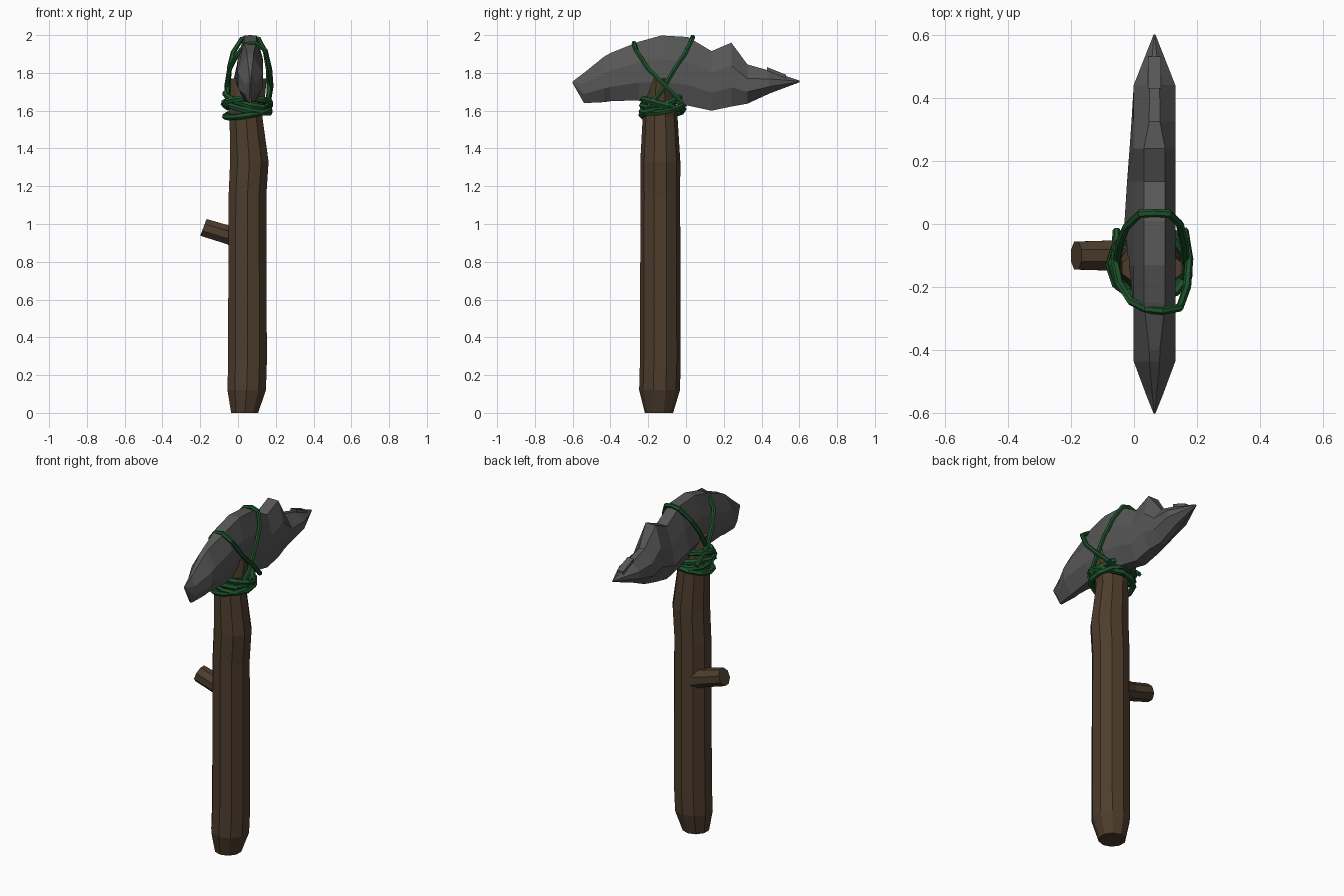
import bpy, bmesh, math
from mathutils import Vector


def material(name, rgb):
    m = bpy.data.materials.new(name)
    m.diffuse_color = (*rgb, 1)
    return m


WOOD = material("wood", (0.075, 0.047, 0.026))
STONE = material("stone", (0.095, 0.095, 0.095))
VINE = material("vine", (0.012, 0.085, 0.024))


def loft(name, rings, mat):
    """Skin a list of equal-length point rings and cap both ends."""
    bm = bmesh.new()
    vs = [[bm.verts.new(p) for p in r] for r in rings]
    n = len(vs[0])
    for a, b in zip(vs, vs[1:]):
        for i in range(n):
            j = (i + 1) % n
            bm.faces.new((a[i], a[j], b[j], b[i]))
    bm.faces.new(vs[0][::-1])
    bm.faces.new(vs[-1])
    bmesh.ops.recalc_face_normals(bm, faces=bm.faces)
    me = bpy.data.meshes.new(name)
    bm.to_mesh(me)
    bm.free()
    me.materials.append(mat)
    ob = bpy.data.objects.new(name, me)
    bpy.context.collection.objects.link(ob)
    return ob


def ellipse(c, u, v, n):
    c, u, v = Vector(c), Vector(u), Vector(v)
    return [c + u * math.cos(t) + v * math.sin(t)
            for t in (2 * math.pi * (i + 0.5) / n for i in range(n))]


def vine(name, pts, radius, closed):
    """Faceted round cord through the given points."""
    cu = bpy.data.curves.new(name, 'CURVE')
    cu.dimensions = '3D'
    cu.bevel_depth = radius
    cu.bevel_resolution = 1
    cu.use_fill_caps = True
    s = cu.splines.new('POLY')
    s.points.add(len(pts) - 1)
    for p, q in zip(s.points, pts):
        p.co = (*q, 1)
    s.use_cyclic_u = closed
    s.use_smooth = False
    cu.materials.append(VINE)
    ob = bpy.data.objects.new(name, cu)
    bpy.context.collection.objects.link(ob)
    bpy.ops.object.select_all(action='DESELECT')
    ob.select_set(True)
    bpy.context.view_layer.objects.active = ob
    bpy.ops.object.convert(target='MESH')


# Handle: z, centre x, half width x, centre y, half width y
shaft = [(0, 0.035, 0.075, -0.143, 0.075), (0.12, 0.046, 0.107, -0.14, 0.108),
         (0.27, 0.05, 0.108, -0.136, 0.108), (1.15, 0.05, 0.105, -0.136, 0.105),
         (1.33, 0.06, 0.107, -0.136, 0.106), (1.57, 0.042, 0.091, -0.137, 0.092),
         (1.67, 0.05, 0.097, -0.137, 0.085), (1.77, 0.057, 0.1, -0.14, 0.055)]
loft("handle", [ellipse((cx, cy, z), (rx, 0, 0), (0, ry, 0), 10)
                for z, cx, rx, cy, ry in shaft], WOOD)

# Broken branch stub
loft("branch_stub", [ellipse((x, -0.1, z), (dx, 0, r), (0, r, 0), 8)
                     for x, z, r, dx in ((0.0, 0.93, 0.066, 0), (-0.06, 0.945, 0.052, 0.01),
                                         (-0.183, 0.982, 0.048, 0.018))], WOOD)

# Stone head: y, top z, bottom z, half thickness, left bulge
head = [(-0.6, 1.755, 1.745, 0.003, 0), (-0.54, 1.8, 1.64, 0.027, 0),
        (-0.435, 1.885, 1.645, 0.066, 0), (-0.4, 1.905, 1.65, 0.067, 0),
        (-0.25, 1.965, 1.655, 0.067, 0), (-0.13, 1.998, 1.65, 0.067, 0.015),
        (0.01, 1.99, 1.627, 0.067, 0.028), (0.135, 1.915, 1.60, 0.067, 0.02),
        (0.24, 1.96, 1.622, 0.067, 0.012), (0.325, 1.845, 1.637, 0.067, 0.006),
        (0.44, 1.812, 1.69, 0.066, 0), (0.6, 1.76, 1.75, 0.003, 0)]
rings = []
for y, t, b, w, bulge in head:
    h, c = t - b, 0.065
    k = 0.5 if abs(y) < 0.3 else 0.25
    rings.append([(c - w * k, y, t), (c + w * k, y, t),
                  (c + w, y, t - h * 0.36), (c + w, y, b + h * 0.3),
                  (c + w * k, y, b), (c - w * k, y, b),
                  (c - w - bulge, y, b + h * 0.3), (c - w, y, t - h * 0.36)])
loft("stone_head", rings, STONE)
# Thin raised flake near the point
loft("stone_flake", [[(0.045, y, z), (0.085, y, z), (0.085, y, z - 0.03), (0.045, y, z - 0.03)]
                     for y, z in ((0.43, 1.83), (0.53, 1.79))], STONE)

# Binding coils: height, tilt in x, tilt in y, radii, y shift
coils = [(1.59, 0.02, 0.015, 0.118, 0.112, 0), (1.62, -0.025, 0.02, 0.122, 0.114, 0.004),
         (1.635, 0.0, -0.03, 0.125, 0.11, -0.004), (1.66, -0.03, 0.03, 0.118, 0.108, 0.0)]
for i, (z, tx, ty, rx, ry, dy) in enumerate(coils):
    vine(f"binding_coil_{i + 1}",
         ellipse((0.05, -0.125 + dy, z), (rx, 0, tx), (0, ry, ty), 11), 0.017, True)

# Crossed straps over the stone
over_back = [(-0.05, -0.2, 1.62), (-0.055, -0.13, 1.7), (-0.045, -0.06, 1.83),
             (-0.025, -0.01, 1.91), (0.02, 0.033, 1.98), (0.065, 0.035, 1.99),
             (0.11, 0.033, 1.98), (0.145, 0.0, 1.91), (0.16, -0.06, 1.82),
             (0.165, -0.13, 1.7), (0.15, -0.2, 1.62)]
over_front = [(-0.055, -0.02, 1.64), (-0.06, -0.12, 1.73), (-0.045, -0.19, 1.82),
              (-0.01, -0.245, 1.89), (0.04, -0.27, 1.95), (0.09, -0.275, 1.958),
              (0.145, -0.265, 1.92), (0.168, -0.2, 1.82), (0.175, -0.11, 1.73),
              (0.16, -0.02, 1.64)]
vine("strap_over_back", over_back, 0.013, False)
vine("strap_over_front", over_front, 0.013, False)
